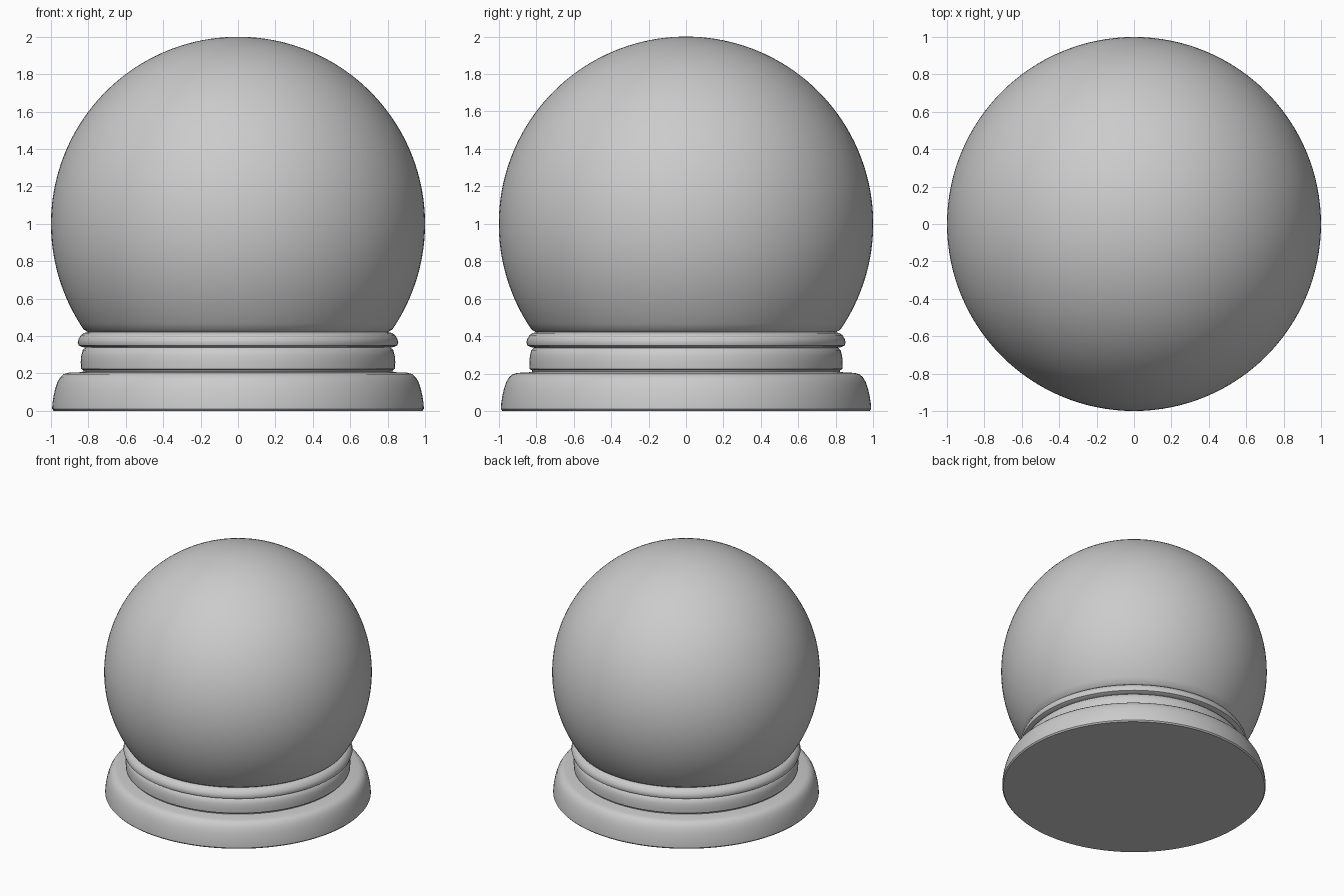
import bpy, bmesh, math

if "Cube" in bpy.data.objects:
    bpy.data.objects.remove(bpy.data.objects["Cube"])

SEGMENTS = 128


def lathe(name, profile, y_scale=1.0):
    """Revolve an (r, z) profile around the z axis."""
    bm = bmesh.new()
    verts = [bm.verts.new((r, 0, z)) for r, z in profile]
    edges = [bm.edges.new(pair) for pair in zip(verts, verts[1:])]
    bmesh.ops.spin(bm, geom=verts + edges, cent=(0, 0, 0), axis=(0, 0, 1),
                   angle=2 * math.pi, steps=SEGMENTS, use_duplicate=False)
    bmesh.ops.remove_doubles(bm, verts=bm.verts, dist=1e-5)
    bmesh.ops.scale(bm, vec=(1, y_scale, 1), verts=bm.verts)
    bmesh.ops.recalc_face_normals(bm, faces=bm.faces)
    mesh = bpy.data.meshes.new(name)
    bm.to_mesh(mesh)
    bm.free()
    obj = bpy.data.objects.new(name, mesh)
    bpy.context.collection.objects.link(obj)
    bpy.context.view_layer.objects.active = obj
    obj.select_set(True)
    bpy.ops.object.shade_smooth_by_angle(angle=math.radians(35))
    obj.select_set(False)
    return obj


# Stepped base: wide rounded foot, collar band, thin bead under the globe
lathe("stepped_base", [
    (0, 0), (0.985, 0), (0.994, 0.01), (0.992, 0.04), (0.986, 0.08),
    (0.977, 0.12), (0.965, 0.155), (0.95, 0.18), (0.932, 0.196), (0.905, 0.204),
    (0.85, 0.206), (0.825, 0.21),
    (0.828, 0.218), (0.839, 0.225), (0.841, 0.26), (0.838, 0.295),
    (0.83, 0.325), (0.82, 0.334), (0.815, 0.338),
    (0.835, 0.342), (0.852, 0.35), (0.857, 0.367), (0.852, 0.385),
    (0.84, 0.405), (0.822, 0.417), (0.802, 0.421),
], y_scale=0.995)

# Glass globe: unit sphere cut where it seats in the bead
cut = math.asin(0.565)
steps = 56
globe = [(0.802, 0.421)]
for i in range(steps + 1):
    a = -cut + (math.pi / 2 + cut) * i / steps
    globe.append((max(0.0, math.cos(a)) if i < steps else 0.0, 1 + math.sin(a)))
lathe("globe", globe)
